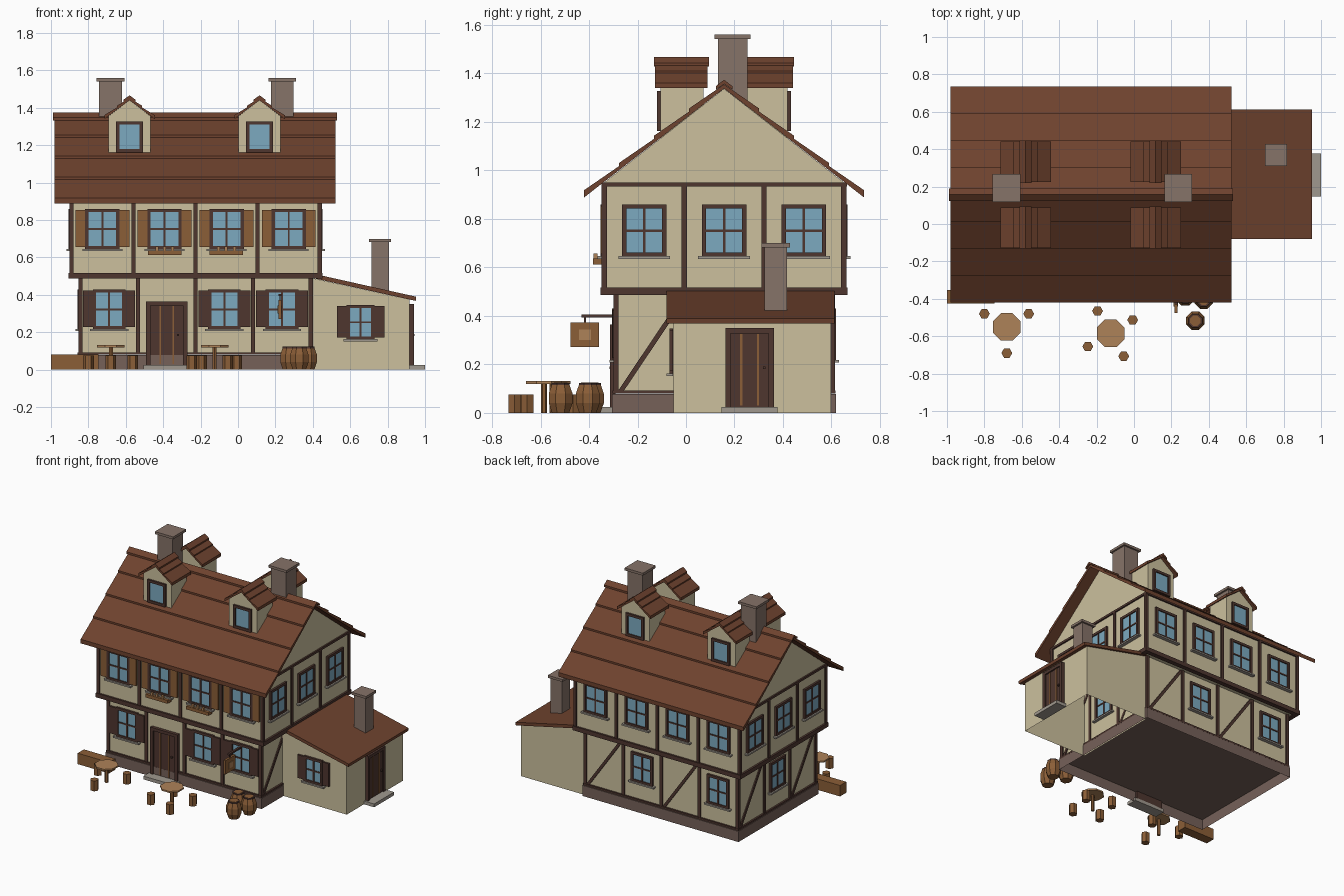
import bpy, bmesh, math
from mathutils import Matrix, Vector

cube = bpy.data.objects.get("Cube")
if cube:
    bpy.data.objects.remove(cube, do_unlink=True)


# Materials, given as display colours and stored as linear values
def material(name, *rgb):
    lin = [((c / 255 + 0.055) / 1.055) ** 2.4 for c in rgb] + [1]
    m = bpy.data.materials.new(name)
    m.use_nodes = True
    m.diffuse_color = lin
    m.node_tree.nodes["Principled BSDF"].inputs["Base Color"].default_value = lin
    return m


PLASTER = material("cream plaster", 204, 192, 158)
TIMBER = material("dark timber", 78, 54, 47)
TILE = material("red brown roof", 110, 66, 46)
GLASS = material("blue glass", 124, 170, 192)
STONE = material("brown stone", 134, 115, 104)
BASE = material("foundation stone", 118, 97, 89)
WOOD = material("brown wood", 139, 94, 55)
PALE = material("pale wood", 174, 130, 88)
SLAB = material("grey slab", 160, 153, 143)


class Part:
    """Collects simple solids, placed by a matrix, into one named object."""

    def __init__(self, name, mat=Matrix()):
        self.name, self.mat = name, mat
        self.bm, self.mats = bmesh.new(), []

    def paint(self, faces, m):
        if m not in self.mats:
            self.mats.append(m)
        for f in faces:
            f.material_index = self.mats.index(m)

    def prism(self, profile, x0, x1, m, open_edge=None):
        """Extrude a (y, z) outline along x, leaving one edge open if asked."""
        a, b = [[self.bm.verts.new(self.mat @ Vector((x, y, z))) for y, z in profile]
                for x in (x0, x1)]
        n = len(profile)
        faces = [self.bm.faces.new(a[::-1]), self.bm.faces.new(b)]
        for i in range(n):
            if i != open_edge:
                j = (i + 1) % n
                faces.append(self.bm.faces.new((a[i], a[j], b[j], b[i])))
        self.paint(faces, m)

    def box(self, x0, x1, y0, y1, z0, z1, m, open_edge=None):
        self.prism([(y0, z0), (y1, z0), (y1, z1), (y0, z1)], x0, x1, m, open_edge)

    def lathe(self, profile, sides, m):
        """Turn an (r, z) outline about z, with capped ends."""
        rings = [[self.bm.verts.new(self.mat @ Vector(
            (r * math.cos(math.tau * (k + .5) / sides), r * math.sin(math.tau * (k + .5) / sides), z)))
            for k in range(sides)] for r, z in profile]
        faces = [self.bm.faces.new(rings[0][::-1]), self.bm.faces.new(rings[-1])]
        for a, b in zip(rings, rings[1:]):
            for k in range(sides):
                j = (k + 1) % sides
                faces.append(self.bm.faces.new((a[k], a[j], b[j], b[k])))
        self.paint(faces, m)

    def done(self):
        bmesh.ops.recalc_face_normals(self.bm, faces=self.bm.faces)
        mesh = bpy.data.meshes.new(self.name)
        self.bm.to_mesh(mesh)
        self.bm.free()
        for m in self.mats:
            mesh.materials.append(m)
        bpy.context.collection.objects.link(bpy.data.objects.new(self.name, mesh))


def at(x, y, z=0, turn=0):
    return Matrix.Translation((x, y, z)) @ Matrix.Rotation(turn * math.pi / 2, 4, 'Z')


CX, CY = -0.227, 0.157
HOUSE = at(CX, CY)
SIDES = ["front", "right", "back", "left"]


def wall(k, dist):
    """Frame on a house wall: x runs along it, -y points outwards."""
    return at(CX, CY, 0, k) @ Matrix.Translation((0, -dist, 0))


def window(name, mat, u, z0, z1, w, shutter=None, sh_w=.052, sill=True, cross=True):
    p, h, b, back = Part(name, mat @ Matrix.Translation((u, 0, 0))), w / 2, .018, .001
    p.box(-h + b, h - b, -.006, back, z0 + b, z1 - b, GLASS)
    for s in (-h, h - b):
        p.box(s, s + b, -.014, back, z0, z1, TIMBER)
    for z in (z0, z1 - b):
        p.box(-h + b, h - b, -.014, back, z, z + b, TIMBER)
    if cross:
        zm = (z0 + z1) / 2
        p.box(-.005, .005, -.011, back, z0 + b, z1 - b, TIMBER)
        p.box(-h + b, h - b, -.0105, back, zm - .005, zm + .005, TIMBER)
    if sill:
        p.box(-h - .015, h + .015, -.025, back, z0 - .008, z0 + .003, SLAB)
    if shutter:
        for s in (-h - sh_w, h):
            p.box(s, s + sh_w, -.013, back, z0 + .012, z1 - .006, shutter)
    p.done()


def door(name, mat, w, top):
    p, h, back = Part(name, mat), w / 2, .01
    p.box(-h + .02, h - .02, -.004, back, .02, top - .02, TIMBER)
    for s in (-h, h - .022):
        p.box(s, s + .022, -.014, back, .02, top, TIMBER)
    p.box(-h + .022, h - .022, -.014, back, top - .022, top, TIMBER)
    for s in (-.035, .035):
        p.box(s - .005, s + .005, -.009, 0, .03, top - .025, WOOD)
    p.box(.055, .066, -.016, 0, .18, .192, TIMBER)
    p.box(-h - .015, h + .015, -.072, back, 0, .024, SLAB)
    p.done()


def gable_roof(name, mat, half, eave, ridge, x0, x1, rows, thin, lift, cap, over):
    """Two slopes of overlapping courses with a ridge cap."""
    p = Part(name, mat)
    for s in (-1, 1):
        for i in range(rows):
            t0, t1 = i / rows, (i + 1) / rows
            za, zb = (ridge + (eave - ridge) * t for t in (t0, t1))
            p.prism([(s * half * t0, za), (s * half * t1, zb),
                     (s * half * t1, zb + thin + lift), (s * half * t0, za + thin)], x0, x1, TILE)
    fall = cap * (ridge - eave) / half
    top = ridge + thin + lift + .006
    p.prism([(-cap, top - fall - .014), (-cap, top - fall), (0, top), (cap, top - fall),
             (cap, top - fall - .014), (0, top - .018)], x0 - over, x1 + over, TILE)
    p.done()


# House body, with the foundation hollow underneath
p = Part("foundation", HOUSE)
p.box(-.632, .632, -.462, .462, 0, .078, BASE, open_edge=0)
p.done()
p = Part("ground_floor_walls", HOUSE)
p.box(-.617, .617, -.447, .447, .08, .49, PLASTER)
p.done()
p = Part("upper_walls_and_gables", HOUSE)
p.prism([(-.495, .495), (.495, .495), (.495, .95), (0, 1.337), (-.495, .95)], -.665, .665, PLASTER)
p.done()

# Timber frame, windows and braces, wall by wall
for k, side in enumerate(SIDES):
    bays = (4, 3)[k % 2]
    for floor, half, dist, z0, z1 in (("ground", (.627, .457), (.457, .627), .08, .49),
                                      ("upper", (.675, .505), (.505, .675), .49, .95)):
        h, d = half[k % 2], dist[k % 2]
        p = Part(f"{side}_{floor}_timbers", wall(k, d))
        pitch = (2 * h - .022) / bays
        for i in range(bays + 1):
            u = -h + .011 + i * pitch
            p.box(u - .011, u + .011, 0, .022, z0, z1, TIMBER)
        if floor == "upper":
            p.box(-h - .004, h + .004, -.004, .03, .487, .518, TIMBER)
            p.box(-h, h, -.001, .02, .934, .95, TIMBER)
        else:
            p.box(-h - .003, h + .003, -.003, .02, .08, .093, TIMBER)
        p.done()
        for i in range(bays):
            u = -h + .011 + (i + .5) * pitch
            name = f"{side}_{floor}_window"
            if floor == "upper":
                window(name, wall(k, d - .009), u, .643, .86, .184, WOOD if k == 0 else None)
            elif k == 0 and i == 1:
                door("front_door", wall(0, d) @ Matrix.Translation((u, 0, 0)), .22, .365)
            elif k == 0 or i % 2:
                window(name, wall(k, d - .009), u, .215, .43, .175, TIMBER if k == 0 else None)
            else:
                # sloping brace from the lower left to the upper right of the bay
                a, b, t = u - pitch / 2 + .02, u + pitch / 2 - .01, .012
                p = Part(f"{side}_brace", wall(k, d) @ Matrix.Rotation(math.pi / 2, 4, 'Z'))
                p.prism([(t - a, .09), (-t - a, .09), (-t - b, .488), (t - b, .488)],
                        .002, .015, TIMBER)
                p.done()

# Flower boxes
for u in (-.165, .165):
    p = Part("flower_box", wall(0, .505) @ Matrix.Translation((u, 0, 0)))
    p.box(-.09, .09, -.036, .01, .612, .636, WOOD)
    for s in (-.05, -.01, .035):
        p.box(s, s + .016, -.034, -.018, .636, .658, PALE)
    p.done()

# Main roof, dormers and chimneys
gable_roof("main_roof", HOUSE, .578, .888, 1.338, -.753, .747, 4, .017, .013, .034, .01)
for x in (-.58, .115):
    for turn in (0, 2):
        m = at(x, CY, 0, turn + 1)
        p = Part("dormer_walls", m)
        p.prism([(-.113, 1.1), (.113, 1.1), (.113, 1.355), (0, 1.44), (-.113, 1.355)],
                -.262, -.085, PLASTER)
        p.done()
        gable_roof("dormer_roof", m, .135, 1.34, 1.44, -.284, -.068, 2, .012, .009, .032, .005)
        window("dormer_window", at(x, CY, 0, turn) @ Matrix.Translation((0, -.262, 0)),
               0, 1.162, 1.328, .145, sill=False, cross=False)


def chimney(name, x, y, r, z0, z1):
    p, c = Part(name, at(x, y)), r + .013
    p.box(-r, r, -r, r, z0, z1 - .018, STONE)
    p.box(-c, c, -c, c, z1 - .018, z1, STONE)
    p.done()


for x in (-.682, .237):
    chimney("main_chimney", x, .192, .061, 1.22, 1.56)
chimney("annex_chimney", .76, .37, .046, .42, .7)

# Side annex with lean-to roof, open underneath
p = Part("annex_walls", at(0, 0, 0, 1))
p.prism([(-.395, 0), (-.917, 0), (-.917, .375), (-.395, .49)], -.052, .598, PLASTER, open_edge=0)
p.done()
p = Part("annex_roof", at(0, 0, 0, 1))
p.prism([(-.4, .49), (-.95, .368), (-.953, .39), (-.4, .514)], -.08, .612, TILE)
p.done()
window("annex_window", at(.655, -.0545), 0, .16, .347, .15, TIMBER)
door("annex_door", at(.928, .262, 0, 1), .2, .35)

# Hanging sign
p = Part("hanging_sign", at(.224, 0))
p.box(-.008, .008, -.43, -.3, .393, .405, TIMBER)
p.box(-.003, .003, -.42, -.413, .37, .395, TIMBER)
p.box(-.008, .008, -.476, -.358, .272, .373, WOOD)
p.box(-.012, .012, -.442, -.392, .301, .343, PALE)
p.done()

# Trough
p = Part("trough", at(-.873, -.39))
p.box(-.127, .127, -.036, .036, 0, .08, WOOD)
p.done()

# Tables with stools
TABLES = {(-.68, -.55): [(-.8, -.48), (-.563, -.48), (-.68, -.69)],
          (-.125, -.585): [(-.195, -.465), (-.007, -.513), (-.247, -.655), (-.055, -.707)]}
for (x, y), stools in TABLES.items():
    p = Part("round_table", at(x, y))
    p.lathe([(.08, .12), (.08, .131)], 8, PALE)
    p.lathe([(.012, 0), (.012, .12)], 6, WOOD)
    p.done()
    for sx, sy in stools:
        p = Part("stool", at(sx, sy) @ Matrix.Rotation(math.pi / 6, 4, 'Z'))
        p.lathe([(.029, 0), (.029, .075)], 6, WOOD)
        p.done()

# Barrels with a dark rim
for x, y in ((.328, -.517), (.373, -.405), (.275, -.388)):
    p = Part("barrel", at(x, y))
    p.lathe([(.038, 0), (.053, .04), (.053, .08), (.038, .12)], 8, WOOD)
    p.lathe([(.04, .113), (.04, .123)], 8, TIMBER)
    p.lathe([(.03, .118), (.03, .125)], 8, WOOD)
    p.done()
